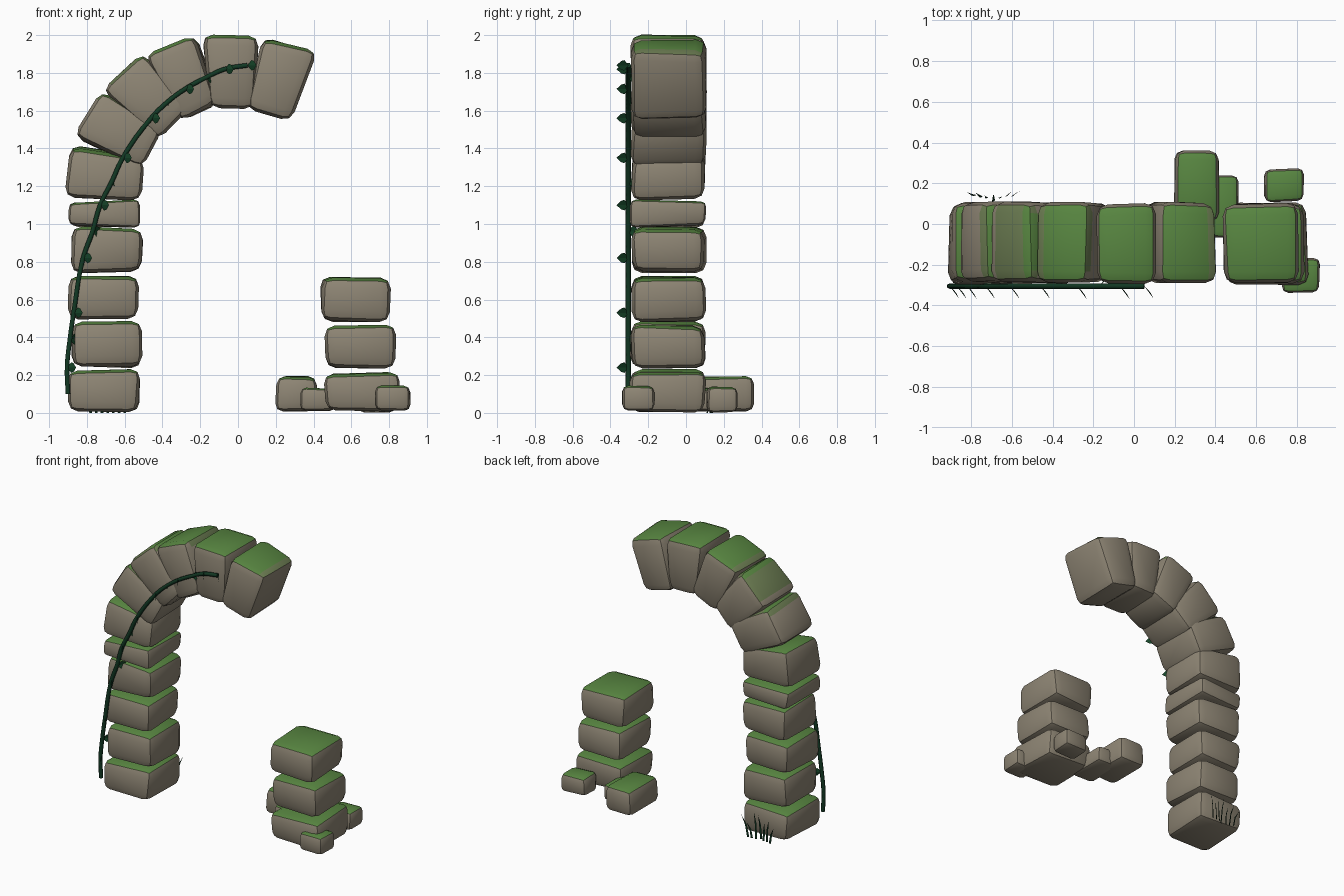
import bpy
import bmesh
import math
import random
from mathutils import Vector, Matrix

if "Cube" in bpy.data.objects:
    bpy.data.objects.remove(bpy.data.objects["Cube"], do_unlink=True)

random.seed(4)


def material(name, rgb):
    mat = bpy.data.materials.new(name)
    mat.use_nodes = True
    mat.diffuse_color = (*rgb, 1)
    mat.node_tree.nodes["Principled BSDF"].inputs["Base Color"].default_value = (*rgb, 1)
    return mat


STONE = material("weathered stone", (0.27, 0.235, 0.175))
FADED = material("thin moss", (0.15, 0.205, 0.085))
MOSS = material("green moss", (0.098, 0.24, 0.053))
VINE = material("dark vine", (0.006, 0.04, 0.017))
LEAF = material("leaf green", (0.008, 0.06, 0.022))


def add_object(name, bm, mats):
    mesh = bpy.data.meshes.new(name)
    bm.to_mesh(mesh)
    bm.free()
    for mat in mats:
        mesh.materials.append(mat)
    obj = bpy.data.objects.new(name, mesh)
    bpy.context.collection.objects.link(obj)
    return obj


def stone(name, centre, size, tilt=0, taper=0, jitter=0.012):
    """Irregular bevelled block; taper widens its upper end, moss grows on upward faces."""
    bm = bmesh.new()
    bmesh.ops.create_cube(bm, size=1)
    for v in bm.verts:
        widen = 1 + taper * v.co.z * 2
        v.co = Vector((v.co.x * size[0] * widen, v.co.y * size[1], v.co.z * size[2]))
        v.co += Vector([random.uniform(-jitter, jitter) for _ in range(3)])
    bmesh.ops.bevel(bm, geom=bm.edges[:], offset=min(0.055, 0.24 * min(size)),
                    segments=2, profile=0.5, affect='EDGES')
    turn = Matrix.Rotation(math.radians(tilt), 4, 'Y')
    bm.transform(Matrix.Translation(centre) @ turn)
    bm.normal_update()
    for f in bm.faces:
        f.smooth = True
        f.material_index = 2 if f.normal.z > 0.85 else 1 if f.normal.z > 0.6 else 0
    obj = add_object(name, bm, (STONE, FADED, MOSS))
    obj.data.set_sharp_from_angle(angle=math.radians(35))
    return obj


# Standing pier: x centre, bottom, top
DEPTH, MID = 0.39, -0.095
pier = [(-0.71, 0.01, 0.225), (-0.70, 0.24, 0.49), (-0.71, 0.50, 0.73),
        (-0.695, 0.75, 0.98), (-0.705, 0.99, 1.12)]
for i, (x, low, high) in enumerate(pier):
    stone(f"pier_stone_{i + 1}", (x, MID, (low + high) / 2), (0.37, DEPTH, high - low))

# Broken arch: x, z, tilt, width along the arch
arch = [(-0.705, 1.26, -84, 0.25), (-0.63, 1.49, -62, 0.26), (-0.48, 1.665, -42, 0.26),
        (-0.28, 1.775, -23, 0.26), (-0.035, 1.805, -2, 0.26), (0.215, 1.765, 16, 0.27)]
for i, (x, z, tilt, width) in enumerate(arch):
    stone(f"arch_stone_{i + 1}", (x, MID, z), (width, DEPTH, 0.39), tilt, 0.1)

# Ruined opposite pier
for i, (x, low, high, w) in enumerate([(0.655, 0.01, 0.21, 0.39), (0.645, 0.23, 0.46, 0.37),
                                       (0.62, 0.48, 0.72, 0.36)]):
    stone(f"ruined_pier_stone_{i + 1}", (x, MID, (low + high) / 2), (w, DEPTH, high - low))

# Fallen rubble
rubble = [((0.31, 0.19, 0.10), (0.22, 0.35, 0.18)), ((0.42, 0.085, 0.07), (0.18, 0.30, 0.12)),
          ((0.735, 0.19, 0.07), (0.19, 0.16, 0.13)), ((0.82, -0.255, 0.075), (0.18, 0.17, 0.13))]
for i, (centre, size) in enumerate(rubble):
    stone(f"rubble_{i + 1}", centre, size, jitter=0.006)

# Climbing vine along the front
FRONT = -0.305
path = [(-0.90, 0.10), (-0.905, 0.24), (-0.89, 0.39), (-0.87, 0.53), (-0.82, 0.82),
        (-0.77, 0.96), (-0.73, 1.10), (-0.67, 1.22), (-0.61, 1.35), (-0.46, 1.56),
        (-0.38, 1.64), (-0.28, 1.715), (-0.17, 1.775), (-0.07, 1.82), (0.05, 1.84)]
curve = bpy.data.curves.new("vine", 'CURVE')
curve.dimensions = '3D'
curve.bevel_depth = 0.014
curve.bevel_resolution = 1
curve.resolution_u = 4
curve.use_fill_caps = True
spline = curve.splines.new('BEZIER')
spline.bezier_points.add(len(path) - 1)
for point, (x, z) in zip(spline.bezier_points, path):
    point.co = (x, FRONT, z)
    point.handle_left_type = point.handle_right_type = 'AUTO'
curve.materials.append(VINE)
vine = bpy.data.objects.new("vine", curve)
bpy.context.collection.objects.link(vine)
bpy.ops.object.select_all(action='DESELECT')
vine.select_set(True)
bpy.context.view_layer.objects.active = vine
bpy.ops.object.convert(target='MESH')

# Leaves: upright pointed blades leaning out from the vine, a few towards the wall
bm = bmesh.new()
inward = {2, 5, 7, 10, 12}
for i, (x, z) in enumerate(path):
    if i == 0:
        continue
    base = Vector((x, FRONT, z))
    out = Vector((0.045, 0.06 if i in inward else -0.06, 0))
    up = Vector((0, 0, 0.028))
    fold = Vector((0.006, 0, 0))
    outline = [base, base + out * 0.35 + up + fold, base + out * 0.65 + up * 0.8 + fold,
               base + out * 1.05, base + out * 0.65 - up * 0.8 + fold,
               base + out * 0.35 - up + fold]
    verts = [bm.verts.new(p) for p in outline]
    bm.faces.new(verts[:4])
    bm.faces.new([verts[0]] + verts[3:])
add_object("vine_leaves", bm, [LEAF])

# Grass tuft behind the pier: thin bent blades fanning outwards
bm = bmesh.new()
for i in range(7):
    spread = (i - 3) / 3
    root = Vector((-0.69 + spread * 0.09, 0.125 + random.uniform(-0.015, 0.015), 0))
    tip = root + Vector((spread * 0.04, random.uniform(0, 0.045), random.uniform(0.12, 0.2)))
    middle = root.lerp(tip, 0.55) - Vector((spread * 0.01, 0.006, 0))
    side = Vector((0.007, 0.003, 0))
    a, b, c, d, e = [bm.verts.new(p) for p in
                     (root - side, root + side, middle + side * 0.8, middle - side * 0.8, tip)]
    bm.faces.new((a, b, c, d))
    bm.faces.new((d, c, e))
add_object("grass_tuft", bm, [VINE])
